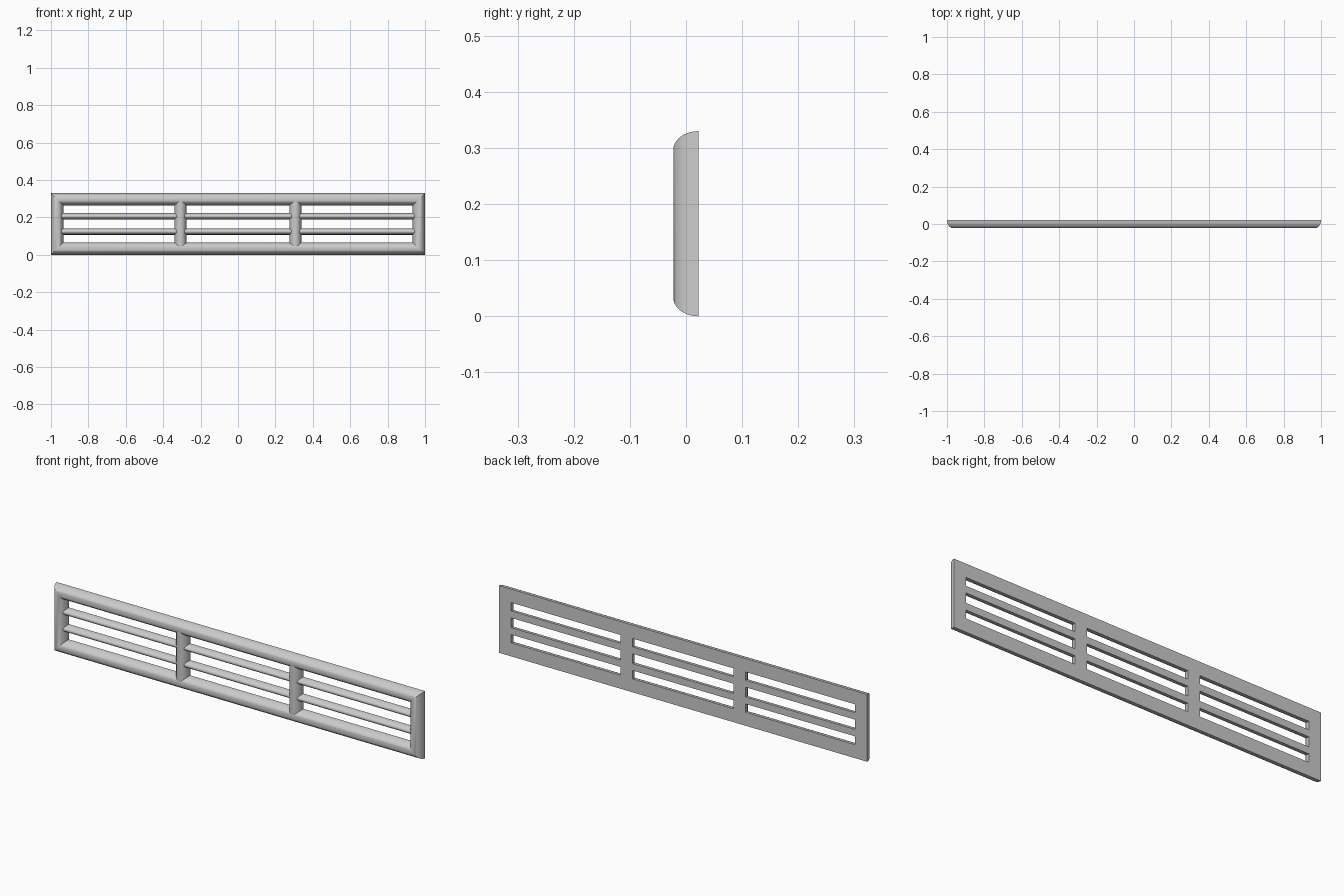
import bpy, bmesh, math

if "Cube" in bpy.data.objects:
    bpy.data.objects.remove(bpy.data.objects["Cube"])

BACK = 0.0225                   # flat rear plane
HEIGHT = 0.33
FRAME = (0.033, 0.045)          # half width, depth of each domed profile
POST = (0.0325, 0.043)
SLAT = (0.017, 0.033)
POST_X = 0.307
SEG = 20


def dome(half, depth):
    """Half-ellipse profile: (sideways offset, height above the rear plane)."""
    pts = []
    for i in range(SEG + 1):
        a = math.pi * i / SEG
        pts.append((-half * math.cos(a), max(0.0, depth * math.sin(a))))
    return pts


def reach(profile, h):
    """Half width of a domed profile at height h, sunk very slightly."""
    half, depth = profile
    return half * math.sqrt(max(0.0, 1 - (h / depth) ** 2)) - 0.02 * h


def build(name, rings, closed):
    """Skin consecutive rings of points into a smooth-sided object."""
    bm = bmesh.new()
    loops = [[bm.verts.new(p) for p in ring] for ring in rings]
    n = len(loops[0])
    for k in range(len(loops) if closed else len(loops) - 1):
        a, b = loops[k], loops[(k + 1) % len(loops)]
        for i in range(n):
            j = (i + 1) % n
            bm.faces.new((a[i], a[j], b[j], b[i]))
    bmesh.ops.recalc_face_normals(bm, faces=bm.faces)
    me = bpy.data.meshes.new(name)
    bm.to_mesh(me)
    bm.free()
    ob = bpy.data.objects.new(name, me)
    bpy.context.collection.objects.link(ob)
    bpy.ops.object.select_all(action='DESELECT')
    bpy.context.view_layer.objects.active = ob
    ob.select_set(True)
    bpy.ops.object.shade_smooth_by_angle(angle=math.radians(30))
    return ob


# Outer frame: domed moulding with mitred corners
rings = []
for sx, sz in ((-1, -1), (1, -1), (1, 1), (-1, 1)):
    rings.append([(sx * (1 - FRAME[0] + t), BACK - h,
                   HEIGHT / 2 + sz * (HEIGHT / 2 - FRAME[0] + t))
                  for t, h in dome(*FRAME)])
build("outer_frame", rings, True)

# Two upright posts, their ends scribed to the frame's curve
for side, x in (("left", -POST_X), ("right", POST_X)):
    low = [(x + t, BACK - h, FRAME[0] + reach(FRAME, h)) for t, h in dome(*POST)]
    high = [(px, py, HEIGHT - pz) for px, py, pz in low]
    build(side + "_post", [low, high], False)

# Horizontal slats in three bays, scribed to the uprights
uprights = [(-1 + FRAME[0], FRAME), (-POST_X, POST), (POST_X, POST), (1 - FRAME[0], FRAME)]
for row, z in (("lower", 0.124), ("upper", 0.206)):
    for bay, (xa, pa), (xb, pb) in zip(("left", "middle", "right"), uprights, uprights[1:]):
        start = [(xa + reach(pa, h), BACK - h, z + t) for t, h in dome(*SLAT)]
        end = [(xb - reach(pb, h), BACK - h, z + t) for t, h in dome(*SLAT)]
        build(f"{row}_{bay}_slat", [start, end], False)
